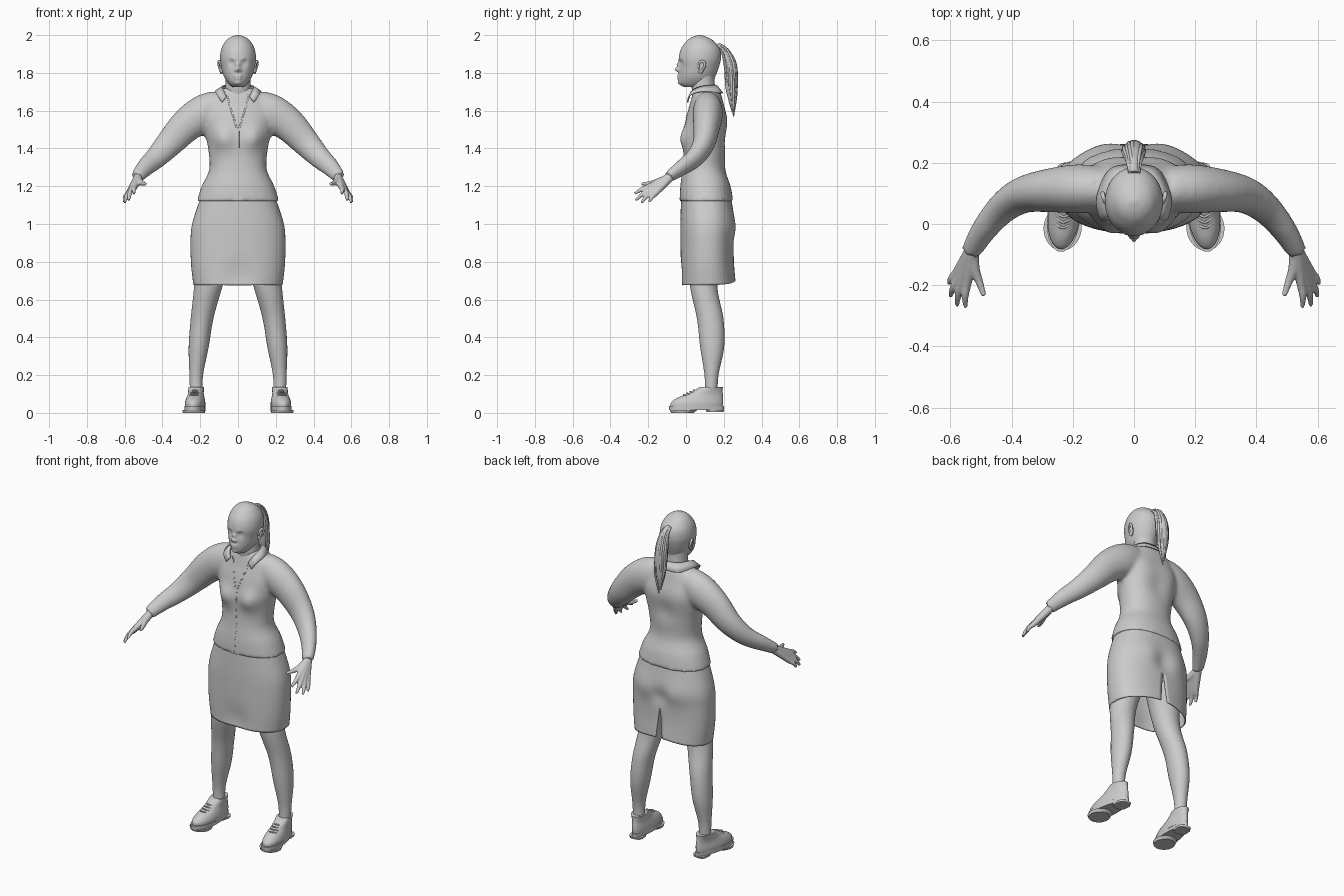
import bpy, bmesh, math, random
from mathutils import Vector, Matrix

cube = bpy.data.objects.get("Cube")
if cube:
    bpy.data.objects.remove(cube, do_unlink=True)

grey = bpy.data.materials.new("plain_grey")
grey.use_nodes = True
grey.diffuse_color = (0.6, 0.6, 0.6, 1)
grey.node_tree.nodes["Principled BSDF"].inputs["Base Color"].default_value = grey.diffuse_color


def smooth(rows, k):
    """Catmull-Rom resampling of rows of numbers."""
    rows = [Vector(r) for r in rows]
    out = []
    for i in range(len(rows) - 1):
        a, b, c = rows[max(i - 1, 0)], rows[i], rows[i + 1]
        d = rows[min(i + 2, len(rows) - 1)]
        for s in range(k):
            t = s / k
            out.append(b + (c - a + (a * 2 - b * 5 + c * 4 - d + ((b - c) * 3 + d - a) * t) * t) * (t / 2))
    return out + [rows[-1]]


def skin(bm, rings, closed=True, caps=True):
    """Bridge rings of points with quads."""
    rings = [[bm.verts.new(p) for p in ring] for ring in rings]
    n = len(rings[0])
    for lower, upper in zip(rings, rings[1:]):
        for i in range(n if closed else n - 1):
            j = (i + 1) % n
            bm.faces.new((lower[i], lower[j], upper[j], upper[i]))
    if caps:
        bm.faces.new(rings[0])
        bm.faces.new(rings[-1])


def loft(bm, rows, k=6, n=64, power=2.0, taper=0.0, slit=None, caps=True):
    """Stack oval sections; a row is z, centre x, half width, front y, back y."""
    rings = []
    for z, cx, hw, front, back in smooth(rows, k):
        gap = slit(z) if slit else 0
        count = n + 1 if slit else n
        ring = []
        for i in range(count):
            a = gap + (math.tau - 2 * gap) * i / n
            s, c = math.sin(a), math.cos(a)
            x = math.copysign(abs(s) ** (2 / power), s)
            y = math.copysign(abs(c) ** (2 / power), c)
            ring.append((cx + hw * x * (1 - taper * (y + 1) / 2),
                         (front + back) / 2 + (back - front) / 2 * y, z))
        rings.append(ring)
    skin(bm, rings, not slit, caps)


def tube(bm, rows, k=4, n=16, flat=1.0, ref=(0, 1, 0), side=1):
    """Sweep an oval along a path; a row is x, y, z, radius."""
    path = smooth(rows, k)
    rings = []
    for i, p in enumerate(path):
        t = (path[min(i + 1, len(path) - 1)] - path[max(i - 1, 0)]).to_3d().normalized()
        u = t.cross(Vector(ref)).normalized()
        v = t.cross(u)
        ring = []
        for j in range(n):
            a = math.tau * j / n
            q = p.to_3d() + (u * math.cos(a) + v * math.sin(a) * flat) * p[3]
            ring.append((q.x * side, q.y, q.z))
        rings.append(ring)
    skin(bm, rings)


def sculpt(bm, bumps):
    """Push soft bumps, mirrored in x: place, radius, push."""
    for place, radius, push in bumps:
        for side in (1, -1) if place[0] else (1,):
            spot = Vector((place[0] * side, *place[1:]))
            for v in bm.verts:
                v.co += Vector(push) * math.exp(-((v.co - spot).length / radius) ** 2)


def finish(bm, name, mirror=False, voxel=0, thick=0, wrap=None, sharp=50):
    bmesh.ops.remove_doubles(bm, verts=bm.verts, dist=1e-5)
    bmesh.ops.recalc_face_normals(bm, faces=bm.faces)
    for f in bm.faces:
        f.smooth = True
    mesh = bpy.data.meshes.new(name)
    bm.to_mesh(mesh)
    bm.free()
    mesh.set_sharp_from_angle(angle=math.radians(sharp))
    mesh.materials.append(grey)
    obj = bpy.data.objects.new(name, mesh)
    bpy.context.scene.collection.objects.link(obj)
    if wrap:
        m = obj.modifiers.new("wrap", "SHRINKWRAP")
        m.target, m.offset = wrap, 0.003
    if mirror:
        obj.modifiers.new("mirror", "MIRROR")
    if thick:
        obj.modifiers.new("thickness", "SOLIDIFY").thickness = thick
    if voxel:
        m = obj.modifiers.new("blend", "REMESH")
        m.mode, m.voxel_size, m.use_smooth_shade = "VOXEL", voxel, True
        m = obj.modifiers.new("soften", "SMOOTH")
        m.factor, m.iterations = 0.5, 5
    return obj


# Head with sculpted face
bm = bmesh.new()
loft(bm, [(1.725, 0, .03, -.01, .09), (1.745, 0, .052, -.035, .14), (1.78, 0, .074, -.038, .155),
          (1.83, 0, .088, -.036, .174), (1.88, 0, .095, -.038, .185), (1.93, 0, .087, -.025, .178),
          (1.97, 0, .064, .005, .145), (1.99, 0, .038, .033, .11), (2, 0, .008, .065, .08)], k=10, n=112)
sculpt(bm, [((.034, -.03, 1.852), .017, (0, .014, 0)), ((.034, -.02, 1.85), .011, (0, -.007, 0)),
            ((0, -.036, 1.843), .012, (0, -.013, 0)), ((0, -.04, 1.818), .012, (0, -.026, 0)),
            ((.013, -.04, 1.814), .008, (0, -.008, 0)), ((.011, -.04, 1.784), .011, (0, -.008, 0)),
            ((.01, -.04, 1.769), .009, (0, -.006, 0)), ((0, -.035, 1.745), .016, (0, -.007, 0)),
            ((.03, -.035, 1.872), .012, (0, -.004, 0))])
finish(bm, "head")

# Ears
bm = bmesh.new()
tube(bm, [(.086, .075, 1.8, .009), (.094, .09, 1.82, .007), (.102, .1, 1.845, .007),
          (.1, .088, 1.862, .007), (.094, .07, 1.85, .006), (.09, .068, 1.825, .005)], ref=(1, 0, 0), n=10)
tube(bm, [(.083, .075, 1.8, .008), (.088, .084, 1.83, .014), (.09, .085, 1.856, .008)], ref=(1, 0, 0), n=12)
finish(bm, "ears", mirror=True)

# Neck and upper chest
bm = bmesh.new()
loft(bm, [(1.6, 0, .09, .03, .17), (1.68, 0, .072, .035, .16), (1.73, 0, .066, .03, .153),
          (1.79, 0, .066, .04, .15)])
finish(bm, "neck")

# Jacket: torso and sleeves blended together
bm = bmesh.new()
loft(bm, [(1.12, 0, .218, -.034, .25), (1.2, 0, .192, -.03, .236), (1.29, 0, .152, -.018, .208),
          (1.4, 0, .158, -.01, .212), (1.48, 0, .176, -.008, .216), (1.56, 0, .19, .0, .215),
          (1.63, 0, .175, .02, .2), (1.69, 0, .125, .035, .185), (1.72, 0, .08, .045, .165)], power=2.2)
sculpt(bm, [((.085, -.01, 1.45), .06, (0, -.034, 0)), ((0, .22, 1.45), .06, (0, -.012, 0)),
            ((.09, .2, 1.54), .07, (0, .008, 0))])
for side in (1, -1):
    tube(bm, [(.1, .115, 1.62, .09), (.18, .115, 1.585, .1), (.27, .11, 1.525, .09),
              (.36, .095, 1.43, .074), (.43, .05, 1.355, .06), (.49, -.02, 1.3, .048),
              (.533, -.092, 1.25, .036)], n=32, flat=.8, side=side)
jacket = finish(bm, "jacket", voxel=.011)

# Collar flap
upper = [(0, .165, 1.735), (.055, .15, 1.735), (.083, .09, 1.732), (.078, .035, 1.712), (.06, .012, 1.675)]
lower = [(0, .197, 1.695), (.08, .18, 1.695), (.122, .09, 1.705), (.112, .02, 1.685), (.085, .005, 1.645)]
bm = bmesh.new()
skin(bm, [smooth(upper, 5), smooth(lower, 5)], closed=False, caps=False)
finish(bm, "collar", mirror=True, thick=.007)

# Neckline edges and front closure, laid on the jacket
bm = bmesh.new()
for side in (1, -1):
    tube(bm, [(.066, .01, 1.7, .004), (.035, -.01, 1.6, .004), (.003, -.03, 1.5, .004)], side=side, n=8)
tube(bm, [(.003, -.03, 1.5, .003), (.003, -.03, 1.3, .003), (.003, -.04, 1.13, .003)], n=8, k=12)
finish(bm, "jacket_front_edges", wrap=jacket)

# Hands with blended fingers
bm = bmesh.new()
knuckles = [(.545, -.19, 1.2), (.56, -.187, 1.187), (.57, -.177, 1.175), (.578, -.158, 1.166)]
tips = [(.55, -.272, 1.16), (.578, -.266, 1.125), (.6, -.236, 1.113), (.605, -.195, 1.118)]
for knuckle, tip in zip(knuckles, tips):
    mid = Vector(knuckle).lerp(Vector(tip), .55) + Vector((.004, 0, .005))
    tube(bm, [(.527, -.082, 1.25, .024), (*knuckle, .016), (*mid, .012), (*tip, .007)], n=12)
tube(bm, [(.528, -.1, 1.24, .022), (.52, -.15, 1.225, .017), (.505, -.19, 1.215, .013),
          (.49, -.235, 1.212, .008)], n=12)
finish(bm, "hands", mirror=True, voxel=.0045)

# Skirt with a back slit
bm = bmesh.new()
loft(bm, [(.675, 0, .236, -.03, .262), (.78, 0, .248, -.03, .254), (.9, 0, .251, -.03, .252),
          (1, 0, .243, -.03, .256), (1.135, 0, .2, -.026, .24)], n=96, power=2.3, caps=False,
     slit=lambda z: max(0, .88 - z) * .3)
sculpt(bm, [((.1, .25, .98), .08, (0, .012, 0)), ((0, .25, .95), .05, (0, -.015, 0)),
            ((0, .27, .66), .17, (0, 0, .025)), ((0, -.03, .72), .08, (0, .012, 0))])
finish(bm, "skirt", thick=.006)

# Legs
bm = bmesh.new()
loft(bm, [(.1, .22, .034, .1, .167), (.2, .221, .036, .098, .172), (.35, .208, .053, .075, .202),
          (.5, .19, .06, .058, .198), (.68, .155, .076, .02, .166), (.88, .115, .1, .01, .2)], n=40)
finish(bm, "legs", mirror=True)


def turn_out(bm):
    pivot = Matrix.Translation((.215, .16, 0))
    bm.transform(pivot @ Matrix.Rotation(math.radians(6), 4, "Z") @ pivot.inverted())


# Shoe soles and heels
bm = bmesh.new()
loft(bm, [(.014, .215, .064, -.09, .2), (.037, .215, .064, -.092, .202)], k=1, n=48, taper=.35)
loft(bm, [(0, .215, .058, -.08, .04), (.016, .215, .062, -.088, .06)], k=1, n=40)
loft(bm, [(.004, .215, .04, .11, .196), (.016, .215, .042, .105, .2)], k=1, n=40, power=3)
turn_out(bm)
finish(bm, "shoe_soles", mirror=True, sharp=35)

# Shoe uppers with an ankle opening
bm = bmesh.new()
loft(bm, [(.034, .215, .058, -.083, .194), (.055, .215, .058, -.08, .197), (.078, .215, .052, -.05, .197),
          (.098, .216, .046, .0, .195), (.118, .217, .045, .04, .194), (.138, .218, .046, .075, .195)],
     k=4, n=48, taper=.2)
turn_out(bm)
finish(bm, "shoe_uppers", mirror=True)

# Laces
bm = bmesh.new()
for i in range(4):
    y, z = -.012 + .018 * i, .094 + .008 * i
    tube(bm, [(.19, y + .014, z - .006, .004), (.216, y - .002, z + .003, .004),
              (.242, y + .014, z - .006, .004)], n=8)
turn_out(bm)
finish(bm, "laces", mirror=True)

# Ponytail: a core with loose strands around it
random.seed(3)
tail = [(0, .165, 1.945, .016), (0, .205, 1.915, .022), (0, .235, 1.83, .034),
        (0, .242, 1.71, .031), (0, .25, 1.6, .006)]
bm = bmesh.new()
tube(bm, tail, k=8, n=20, flat=.9, ref=(1, 0, 0))
for i in range(18):
    a = math.tau * i / 18
    end = random.uniform(-.03, .05)
    rows = []
    for j, (x, y, z, r) in enumerate(tail):
        spread = r * random.uniform(.8, 1)
        drop = end * j / 4
        rows.append((x + math.cos(a) * spread, y + math.sin(a) * spread * .85, z + drop, .003 + r * .13))
    tube(bm, rows, k=6, n=8, ref=(1, 0, 0))
finish(bm, "ponytail")
